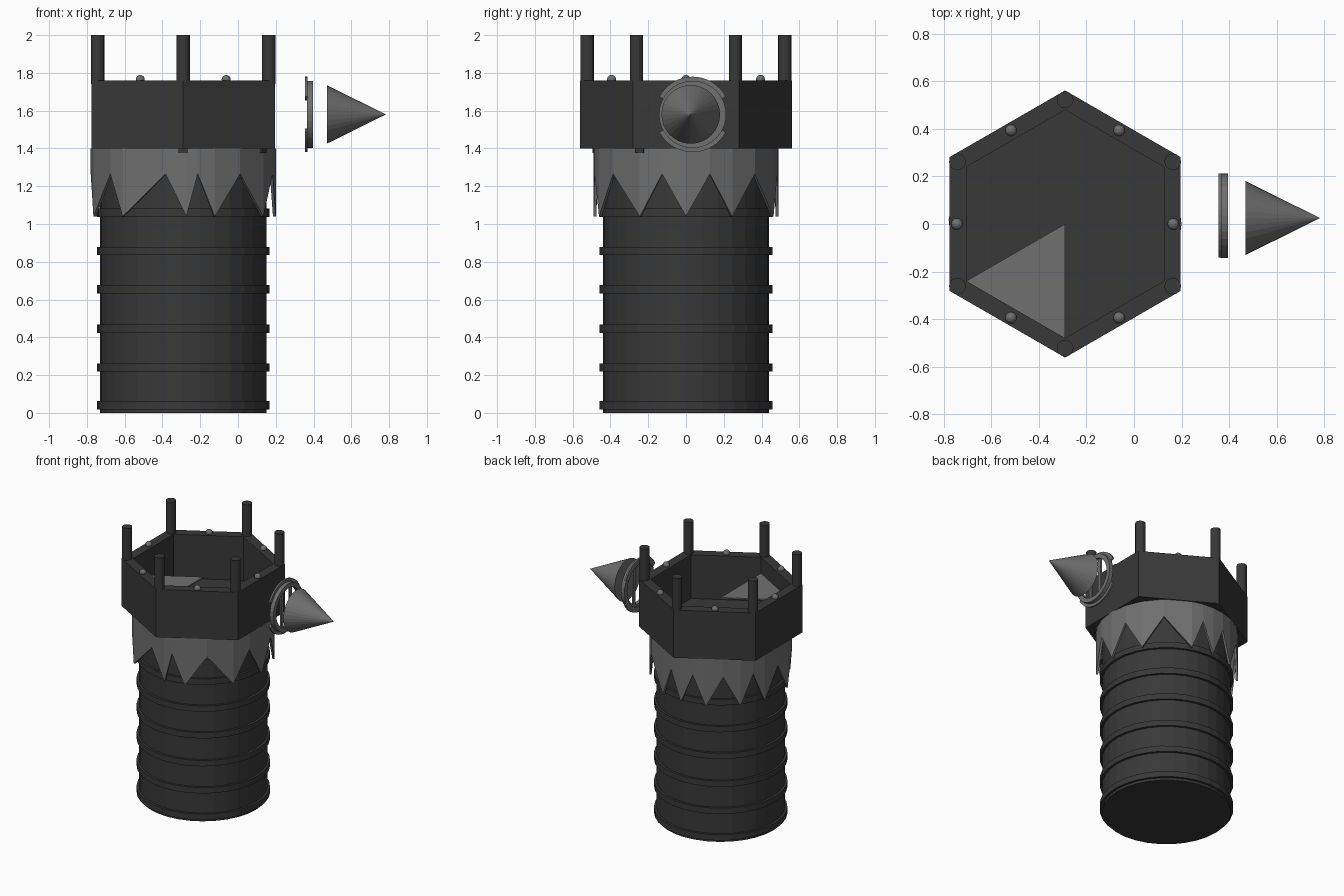
import bpy, bmesh
from math import cos, sin, pi, radians
from mathutils import Matrix, Vector

cube = bpy.data.objects.get("Cube")
if cube:
    bpy.data.objects.remove(cube, do_unlink=True)

CX = -0.29          # tower axis
HORN = (0.025, 1.58)  # horn axis (y, z)


def material(name, value):
    m = bpy.data.materials.new(name)
    m.use_nodes = True
    col = (value, value, value, 1)
    m.diffuse_color = col
    m.node_tree.nodes["Principled BSDF"].inputs["Base Color"].default_value = col
    return m


DARK = material("dark grey", 0.04)
LIGHT = material("light grey", 0.16)


def finish(name, bm, mat):
    bmesh.ops.recalc_face_normals(bm, faces=bm.faces)
    me = bpy.data.meshes.new(name)
    bm.to_mesh(me)
    bm.free()
    me.materials.append(mat)
    ob = bpy.data.objects.new(name, me)
    bpy.context.collection.objects.link(ob)
    return ob


def lathe(name, profile, sides, mat, matrix, start=0.0, sweep=2 * pi, closed=False):
    """Spin a (radius, height) profile around local z."""
    bm = bmesh.new()
    pts = [Vector((r * cos(start), r * sin(start), h)) for r, h in profile]
    verts = [bm.verts.new(p) for p in pts]
    loop = verts + verts[:1] if closed else verts
    edges = [bm.edges.new(pair) for pair in zip(loop, loop[1:])]
    full = sweep > 6.28
    if closed and not full:
        bm.faces.new(verts)
    res = bmesh.ops.spin(bm, geom=verts + edges + bm.faces[:], cent=(0, 0, 0),
                         axis=(0, 0, 1), angle=sweep, steps=sides)
    bmesh.ops.remove_doubles(bm, verts=bm.verts, dist=1e-4)
    bm.transform(matrix)
    return finish(name, bm, mat)


def box(name, centre, size, mat, turn=0.0):
    bm = bmesh.new()
    bmesh.ops.create_cube(bm, size=1)
    bm.transform(Matrix.Translation(centre) @ Matrix.Rotation(turn, 4, "Z")
                 @ Matrix.Diagonal((*size, 1)))
    return finish(name, bm, mat)


def polar(r, deg, z):
    a = radians(deg)
    return Vector((CX + r * cos(a), r * sin(a), z))


tower = Matrix.Translation((CX, 0, 0))

# Tower shaft and its raised bands
lathe("shaft", [(0, 0), (0.44, 0), (0.44, 1.4), (0, 1.4)], 32, DARK, tower)
for i, z in enumerate((0.04, 0.24, 0.445, 0.655, 0.857, 1.06)):
    lathe(f"band_{i + 1}", [(0.43, z - 0.022), (0.457, z - 0.022),
                            (0.457, z + 0.022), (0.43, z + 0.022)],
          32, DARK, tower, closed=True)

# Jagged collar: each pair is a tooth tip angle and the notch after it
teeth = [(0, 15), (30, 48), (71, 81), (91, 102), (113, 127), (141, 152),
         (163, 178), (194, 218), (229, 259), (272, 279), (290, 308), (330, 345)]
bm = bmesh.new()
columns = []
for tip, notch in teeth:
    for deg, z in ((tip, 1.04), (notch, 1.265)):
        columns.append((bm.verts.new(polar(0.49, deg, z)),
                        bm.verts.new(polar(0.49, deg, 1.4))))
for a, b in zip(columns, columns[1:] + columns[:1]):
    bm.faces.new((a[0], b[0], b[1], a[1]))
collar = finish("jagged_collar", bm, LIGHT)
solid = collar.modifiers.new("thickness", "SOLIDIFY")
solid.thickness = 0.015
solid.offset = -1

# Small blocks peeking out around the collar
box("notch_block", polar(0.46, 309, 1.257), (0.04, 0.06, 0.04), DARK, radians(309))
for i, deg in enumerate((270, 330)):
    box(f"collar_block_{i + 1}", polar(0.475, deg, 1.388), (0.04, 0.05, 0.025),
        DARK, radians(deg))

# Hexagonal lookout with a recessed floor
lathe("hexagonal_lookout",
      [(0, 1.4), (0.562, 1.4), (0.562, 1.76), (0.48, 1.76), (0.48, 1.43), (0, 1.43)],
      6, DARK, tower, start=pi / 6)

# Triangular platform filling one sixth of the lookout
bm = bmesh.new()
tri = [bm.verts.new(p) for p in (polar(0, 0, 1.63), polar(0.48, 210, 1.63),
                                 polar(0.48, 270, 1.63))]
face = bm.faces.new(tri)
ext = bmesh.ops.extrude_face_region(bm, geom=[face])
bmesh.ops.translate(bm, vec=(0, 0, 0.01),
                    verts=[v for v in ext["geom"] if isinstance(v, bmesh.types.BMVert)])
finish("triangular_platform", bm, LIGHT)

# Corner posts and rim studs
for i in range(6):
    post = Matrix.Translation(polar(0.523, 30 + 60 * i, 0))
    lathe(f"corner_post_{i + 1}", [(0, 1.74), (0.035, 1.74), (0.035, 2), (0, 2)],
          16, DARK, post)
    bm = bmesh.new()
    bmesh.ops.create_uvsphere(bm, u_segments=16, v_segments=8, radius=0.024)
    bm.transform(Matrix.Translation(polar(0.455, 60 * i, 1.765)))
    finish(f"rim_stud_{i + 1}", bm, LIGHT)

# Floating horn, pointing along +x
side = Matrix.Translation((0, *HORN)) @ Matrix.Rotation(pi / 2, 4, "Y")
lathe("horn_cone", [(0, 0.47), (0.155, 0.47), (0, 0.783)], 32, LIGHT, side)

# Ring behind the horn, with outer arcs above and below
ring = Matrix.Translation((0, HORN[0] + 0.01, HORN[1])) @ Matrix.Rotation(pi / 2, 4, "Y")
lathe("horn_ring", [(0.145, 0.365), (0.178, 0.365), (0.178, 0.396), (0.145, 0.396)],
      32, LIGHT, ring, closed=True)
for name, mid in (("upper", pi), ("lower", 0)):
    lathe(f"{name}_ring_arc", [(0.16, 0.355), (0.2, 0.355), (0.2, 0.368), (0.16, 0.368)],
          16, LIGHT, ring, start=mid - radians(62), sweep=radians(124), closed=True)
for i, dy in enumerate((-0.05, 0.05)):
    box(f"ring_bar_{i + 1}", (0.375, HORN[0] + 0.01 + dy, HORN[1]),
        (0.012, 0.025, 0.29), LIGHT)
